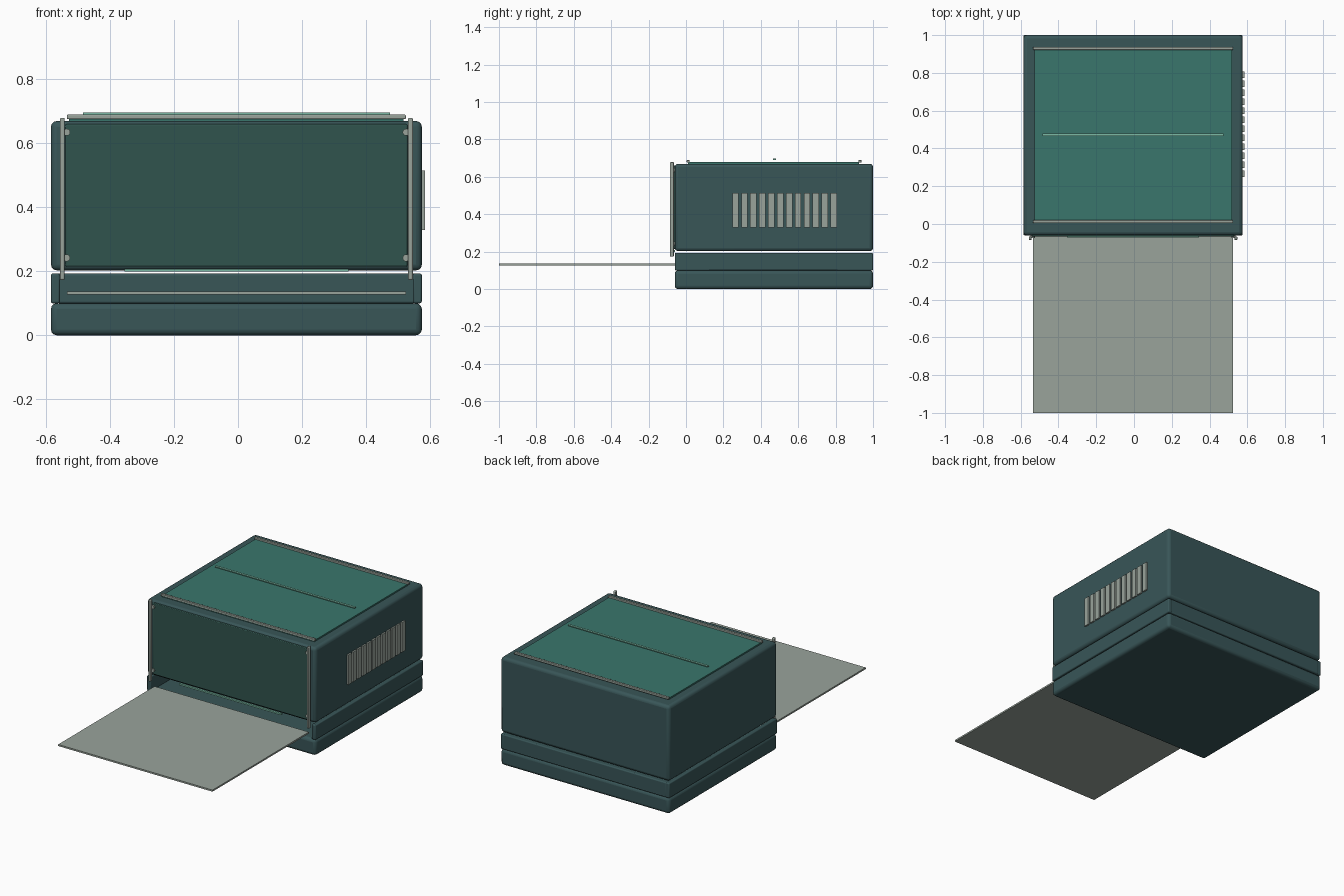
import bpy, math

if "Cube" in bpy.data.objects:
    bpy.data.objects.remove(bpy.data.objects["Cube"])


def material(name, r, g, b):
    m = bpy.data.materials.new(name)
    m.diffuse_color = (r, g, b, 1)
    m.use_nodes = True
    m.node_tree.nodes["Principled BSDF"].inputs["Base Color"].default_value = m.diffuse_color
    return m


TEAL = material("teal_casing", 0.04, 0.092, 0.097)
DARK = material("dark_green_panel", 0.03, 0.088, 0.075)
GREEN = material("green_glass", 0.042, 0.18, 0.15)
MINT = material("mint_trim", 0.2, 0.5, 0.38)
GREY = material("warm_grey", 0.32, 0.37, 0.33)

CX = -0.005  # centre line of the casing


def finish(ob, name, mat, bevel, segments):
    ob.name = name
    ob.data.materials.append(mat)
    if bevel:
        mod = ob.modifiers.new("rounded_edges", "BEVEL")
        mod.width, mod.segments = bevel, segments
    bpy.ops.object.shade_smooth_by_angle(angle=math.radians(35))
    return ob


def box(name, x, y, z, mat, bevel=0.0, segments=3):
    """Box from (min, max) pairs, optionally with rounded edges."""
    spans = (x, y, z)
    bpy.ops.mesh.primitive_cube_add(size=1, location=[(a + b) / 2 for a, b in spans])
    ob = bpy.context.object
    ob.scale = [b - a for a, b in spans]
    bpy.ops.object.transform_apply(location=False, rotation=False, scale=True)
    return finish(ob, name, mat, bevel, segments)


def across(half):
    return (CX - half, CX + half)


# Casing: base, then a slot frame open at the front, then the upper body
box("base", across(0.58), (-0.06, 1), (0, 0.1), TEAL, 0.018)
box("upper_body", across(0.58), (-0.06, 1), (0.203, 0.67), TEAL, 0.018)
box("slot_back_wall", across(0.56), (0.965, 1), (0.1, 0.193), TEAL, 0.006)

# Parts repeated on the left and right
for label, s in (("left", -1), ("right", 1)):
    def side(a, b):
        return tuple(sorted((CX + s * a, CX + s * b)))
    box(f"slot_wall_{label}", side(0.552, 0.58), (-0.06, 1), (0.1, 0.193), TEAL, 0.006)
    box(f"door_rail_{label}", side(0.537, 0.552), (-0.085, -0.065), (0.173, 0.68), GREY, 0.004, 2)
    for level, z in (("lower", 0.242), ("upper", 0.635)):
        bpy.ops.mesh.primitive_cylinder_add(
            vertices=20, radius=0.011, depth=0.016,
            location=(CX + s * 0.531, -0.067, z), rotation=(math.pi / 2, 0, 0))
        finish(bpy.context.object, f"door_pin_{label}_{level}", GREY, 0, 1)

# Front door and its lower trim
box("front_door", across(0.535), (-0.066, -0.05), (0.215, 0.66), DARK, 0.004, 2)
box("door_trim", across(0.35), (-0.071, -0.058), (0.199, 0.208), MINT)

# Sheet sticking out of the slot
box("output_tray", across(0.53), (-1, -0.055), (0.127, 0.137), GREY)

# Top glass, its two end rails and centre line
box("top_glass", across(0.523), (0.01, 0.925), (0.665, 0.679), GREEN)
for label, y in (("front", 0.012), ("back", 0.93)):
    box(f"glass_rail_{label}", across(0.53), (y - 0.008, y + 0.008), (0.676, 0.69), GREY, 0.003, 2)
box("glass_centre_line", across(0.48), (0.466, 0.48), (0.691, 0.697), MINT)

# Vent slats on the right side
for i in range(12):
    y = 0.265 + i * 0.0477
    box(f"vent_slat_{i + 1}", (0.57, 0.585), (y - 0.017, y + 0.017), (0.33, 0.515), GREY)
